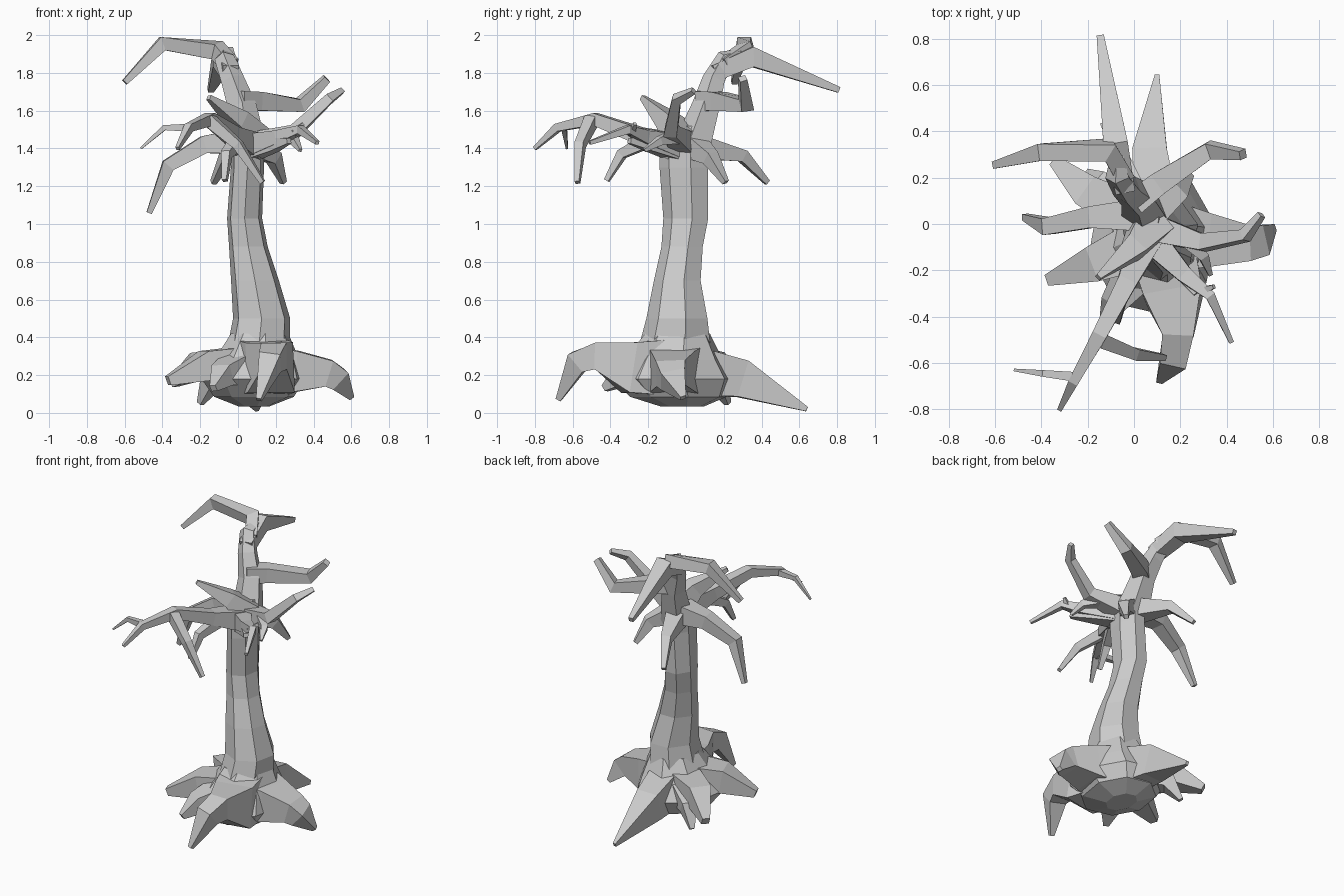
import bpy, bmesh, math
from mathutils import Vector


def skin(name, rings):
    """Bridge a list of vertex rings into one closed faceted surface."""
    bm = bmesh.new()
    vs = [[bm.verts.new(p) for p in ring] for ring in rings]
    n = len(vs[0])
    for a, b in zip(vs, vs[1:]):
        for i in range(n):
            j = (i + 1) % n
            bm.faces.new((a[i], a[j], b[j], b[i]))
    bm.faces.new(vs[0][::-1])
    bm.faces.new(vs[-1])
    bmesh.ops.recalc_face_normals(bm, faces=bm.faces)
    me = bpy.data.meshes.new(name)
    bm.to_mesh(me)
    bm.free()
    ob = bpy.data.objects.new(name, me)
    bpy.context.collection.objects.link(ob)
    return ob


def limb(name, *pts, width=1.0, sides=4):
    """Tapered limb through (x, y, z, radius) points."""
    ps = [Vector(p[:3]) for p in pts]
    rings, side = [], None
    for i, p in enumerate(ps):
        t = Vector((0, 0, 0))
        if i > 0:
            t += (p - ps[i - 1]).normalized()
        if i < len(ps) - 1:
            t += (ps[i + 1] - p).normalized()
        t.normalize()
        if side is None:
            side = t.cross(Vector((0, 0, 1)))
        side = (side - t * side.dot(t)).normalized()
        up = side.cross(t)
        r = pts[i][3]
        rings.append([p + side * (r * width * math.cos(a)) + up * (r * math.sin(a))
                      for a in (math.tau * (k + 0.5) / sides for k in range(sides))])
    return skin(name, rings)


def stack(name, levels, sides=7):
    """Horizontal oval rings given as (x0, x1, y0, y1, z)."""
    rings = []
    for x0, x1, y0, y1, z in levels:
        rings.append([((x0 + x1) / 2 + (x1 - x0) / 2 * math.cos(a),
                       (y0 + y1) / 2 + (y1 - y0) / 2 * math.sin(a), z)
                      for a in (math.tau * (k + 0.25) / sides for k in range(sides))])
    return skin(name, rings)


# Trunk and bowl-shaped root base
stack("trunk", [(-0.06, 0.28, -0.25, 0.15, 0.35), (-0.03, 0.28, -0.21, 0.13, 0.5),
                (-0.04, 0.22, -0.17, 0.09, 0.7), (-0.05, 0.16, -0.13, 0.10, 0.88),
                (-0.06, 0.13, -0.12, 0.13, 1.03), (-0.04, 0.14, -0.14, 0.13, 1.3),
                (-0.04, 0.14, -0.14, 0.13, 1.42), (0.0, 0.11, -0.08, 0.12, 1.52)])
stack("root_base", [(0.0, 0.17, -0.14, 0.10, 0.035), (-0.13, 0.3, -0.3, 0.22, 0.085),
                    (-0.2, 0.36, -0.4, 0.26, 0.18), (-0.13, 0.33, -0.33, 0.2, 0.28),
                    (-0.04, 0.27, -0.22, 0.13, 0.42)], sides=8)

# Roots
limb("root_right", (0.14, -0.05, 0.22, 0.2), (0.32, -0.07, 0.22, 0.15),
     (0.48, -0.08, 0.21, 0.1), (0.53, -0.07, 0.18, 0.085), (0.6, -0.015, 0.08, 0.02), width=1.1)
limb("root_front", (0.12, -0.1, 0.24, 0.21), (0.17, -0.3, 0.24, 0.19),
     (0.19, -0.48, 0.3, 0.1), (0.17, -0.575, 0.27, 0.085), (0.11, -0.675, 0.07, 0.02), width=0.95)
limb("root_back", (0.1, 0.05, 0.22, 0.18), (0.07, 0.3, 0.18, 0.14), (0.1, 0.64, 0.02, 0.018), width=0.75)
limb("root_left_front", (0.05, -0.08, 0.24, 0.16), (-0.17, -0.17, 0.25, 0.11),
     (-0.37, -0.24, 0.17, 0.035))
limb("root_left_back", (0.05, 0.0, 0.24, 0.15), (-0.2, 0.14, 0.25, 0.1), (-0.34, 0.27, 0.16, 0.035))
limb("root_left_back_low", (0.0, 0.05, 0.22, 0.12), (-0.14, 0.17, 0.17, 0.07), (-0.2, 0.22, 0.05, 0.02))
limb("root_left_front_low", (0.05, -0.15, 0.24, 0.15), (-0.08, -0.33, 0.2, 0.08), (-0.13, -0.43, 0.13, 0.025))

# Leader rising at the back, splitting into crown branches
limb("leader", (0.05, 0.03, 1.38, 0.11), (0.02, 0.11, 1.62, 0.08),
     (-0.03, 0.15, 1.76, 0.065), (-0.07, 0.21, 1.87, 0.055), (-0.07, 0.3, 1.9, 0.03), sides=5)
limb("crown_branch_back", (-0.04, 0.15, 1.8, 0.06), (-0.08, 0.35, 1.885, 0.075), (-0.145, 0.81, 1.71, 0.022))
limb("crown_branch_left", (-0.04, 0.2, 1.84, 0.055), (-0.11, 0.32, 1.92, 0.06),
     (-0.4, 0.31, 1.955, 0.052), (-0.6, 0.255, 1.75, 0.022))
limb("crown_branch_right", (0.0, 0.09, 1.65, 0.075), (0.1, 0.17, 1.65, 0.07),
     (0.33, 0.32, 1.63, 0.05), (0.47, 0.3, 1.77, 0.028))

# Main branches around the fork
limb("branch_right", (0.06, -0.01, 1.42, 0.09), (0.3, -0.08, 1.49, 0.05),
     (0.48, -0.05, 1.66, 0.035), (0.55, 0.04, 1.705, 0.02))
limb("branch_left", (0.03, 0.04, 1.44, 0.1), (-0.18, 0.03, 1.42, 0.065),
     (-0.37, -0.01, 1.31, 0.05), (-0.47, 0.03, 1.06, 0.02))
limb("branch_spike", (0.08, 0.0, 1.43, 0.12), (0.0, -0.1, 1.55, 0.07), (-0.155, -0.23, 1.67, 0.018))
limb("branch_front_right", (0.06, -0.05, 1.41, 0.09), (0.22, -0.22, 1.46, 0.05),
     (0.33, -0.31, 1.5, 0.03), (0.42, -0.51, 1.43, 0.014))
limb("twig_front_right", (0.29, -0.29, 1.48, 0.025), (0.345, -0.27, 1.53, 0.012))
limb("branch_front_right_low", (0.08, -0.07, 1.4, 0.08), (0.19, -0.19, 1.42, 0.05), (0.27, -0.3, 1.44, 0.02))
limb("twig_right", (0.22, -0.06, 1.46, 0.05), (0.3, -0.14, 1.44, 0.03), (0.33, -0.22, 1.39, 0.012))

# Long front branch with forks
limb("branch_front", (0.06, -0.05, 1.41, 0.1), (-0.03, -0.25, 1.47, 0.06),
     (-0.15, -0.48, 1.555, 0.045), (-0.26, -0.68, 1.51, 0.03), (-0.32, -0.8, 1.4, 0.014))
limb("front_fork_left", (-0.25, -0.66, 1.51, 0.03), (-0.39, -0.645, 1.51, 0.02), (-0.515, -0.63, 1.4, 0.008))
limb("front_fork_right", (-0.15, -0.5, 1.55, 0.045), (0.0, -0.56, 1.42, 0.035), (0.13, -0.575, 1.22, 0.018))
limb("front_fork_low", (0.0, -0.2, 1.44, 0.05), (-0.06, -0.34, 1.37, 0.035), (-0.07, -0.42, 1.23, 0.018))

# Drooping back branches
limb("branch_back_left", (0.03, 0.05, 1.41, 0.09), (-0.06, 0.3, 1.36, 0.045), (-0.13, 0.43, 1.22, 0.02))
limb("branch_back_right", (0.06, 0.03, 1.42, 0.09), (0.19, 0.13, 1.35, 0.05), (0.24, 0.21, 1.22, 0.02))
